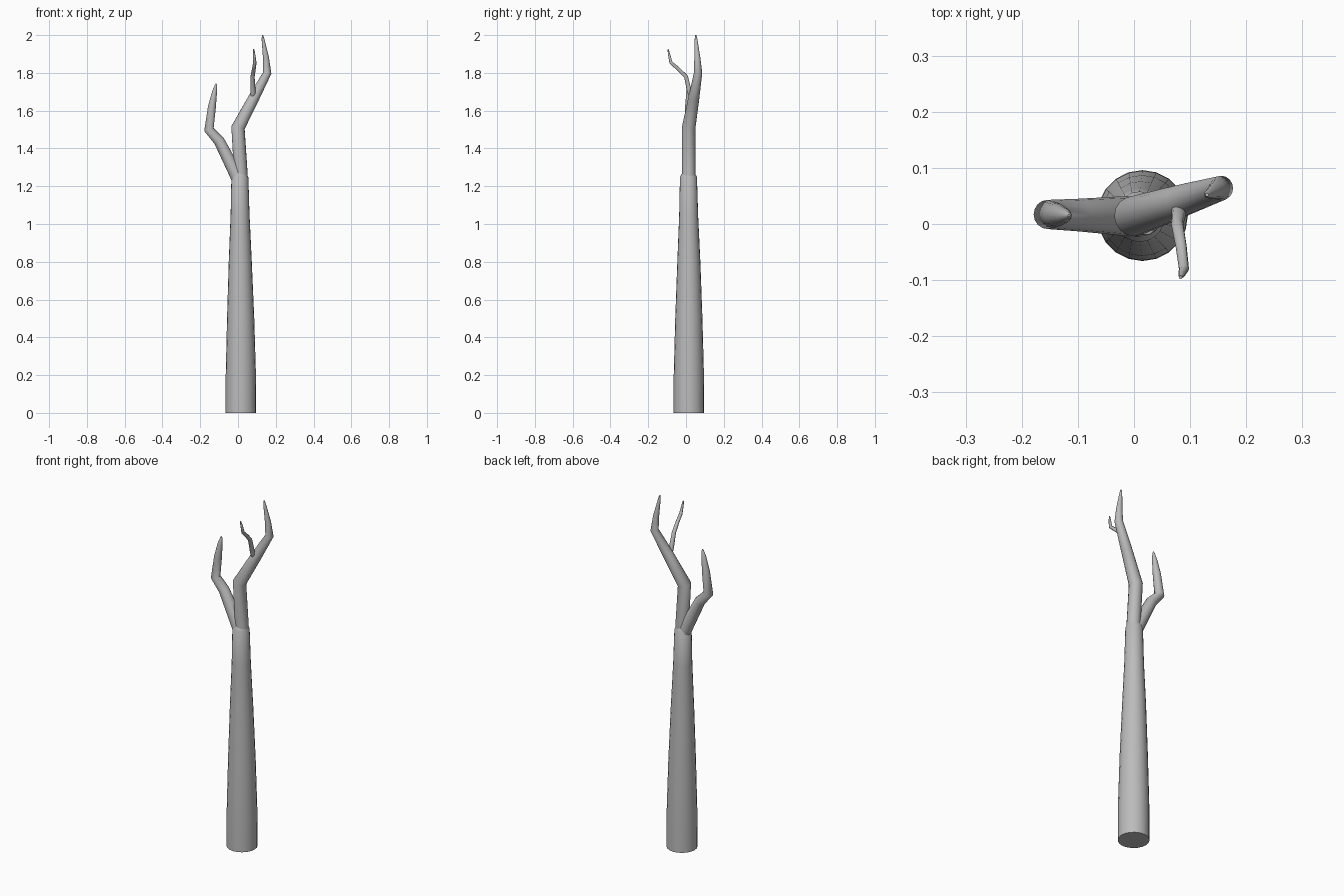
import bpy, bmesh, math
from mathutils import Vector

cube = bpy.data.objects.get("Cube")
if cube:
    bpy.data.objects.remove(cube, do_unlink=True)

bark = bpy.data.materials.new("grey bark")
bark.use_nodes = True
GREY = (0.5, 0.5, 0.5, 1)
bark.diffuse_color = GREY
bark.node_tree.nodes["Principled BSDF"].inputs["Base Color"].default_value = GREY


def limb(name, path, sides=16):
    """Tapered tube through (x, y, z, radius) points, mitred at each bend."""
    pts = [Vector(p[:3]) for p in path]
    bm = bmesh.new()
    rings = []
    for i, (p, spec) in enumerate(zip(pts, path)):
        before = (p - pts[i - 1]).normalized() if i else Vector()
        after = (pts[i + 1] - p).normalized() if i < len(pts) - 1 else Vector()
        along = (before + after).normalized()
        if i == 0:
            along = Vector((0, 0, 1))
        u = Vector((0, 1, 0)).cross(along).normalized()
        v = along.cross(u)
        ring = []
        for k in range(sides):
            a = 2 * math.pi * k / sides
            ring.append(bm.verts.new(p + spec[3] * (u * math.cos(a) + v * math.sin(a))))
        rings.append(ring)
    for low, high in zip(rings, rings[1:]):
        for k in range(sides):
            n = (k + 1) % sides
            bm.faces.new((low[k], low[n], high[n], high[k]))
    bm.faces.new(rings[0][::-1])
    bm.faces.new(rings[-1])
    mesh = bpy.data.meshes.new(name)
    bm.to_mesh(mesh)
    bm.free()
    mesh.materials.append(bark)
    obj = bpy.data.objects.new(name, mesh)
    bpy.context.collection.objects.link(obj)
    bpy.ops.object.select_all(action='DESELECT')
    obj.select_set(True)
    bpy.context.view_layer.objects.active = obj
    bpy.ops.object.shade_smooth_by_angle(angle=math.radians(50))


# Trunk with a rounded shoulder under the fork
limb("trunk", [(.015, .015, 0, .081), (.015, .015, .2, .08), (.014, .015, .5, .072),
               (.012, .015, .8, .061), (.011, .014, 1.05, .05), (.01, .013, 1.25, .045),
               (.014, .013, 1.275, .03)], 20)

# Main branch rising to the tallest tip
limb("main_branch", [(.016, .014, 1.2, .036), (.014, .014, 1.28, .036), (0, .014, 1.51, .036),
                     (.085, .042, 1.67, .029), (.155, .064, 1.8, .022),
                     (.148, .06, 1.88, .016), (.132, .053, 1.98, .007), (.13, .052, 2, .003)])

# Side branch with a kinked elbow
limb("right_branch", [(.01, .014, 1.22, .041), (-.008, .014, 1.26, .036),
                      (-.1, .016, 1.44, .029), (-.154, .017, 1.5, .026),
                      (-.138, .016, 1.62, .021), (-.124, .015, 1.7, .013),
                      (-.117, .015, 1.735, .006), (-.116, .015, 1.743, .002)])

# Thin twig reaching forward
limb("front_twig", [(.078, .035, 1.66, .012), (.08, .018, 1.7, .013), (.077, 0, 1.78, .011),
                    (.084, -.04, 1.82, .01), (.089, -.08, 1.855, .009),
                    (.085, -.09, 1.9, .006), (.083, -.095, 1.925, .003)], 10)
